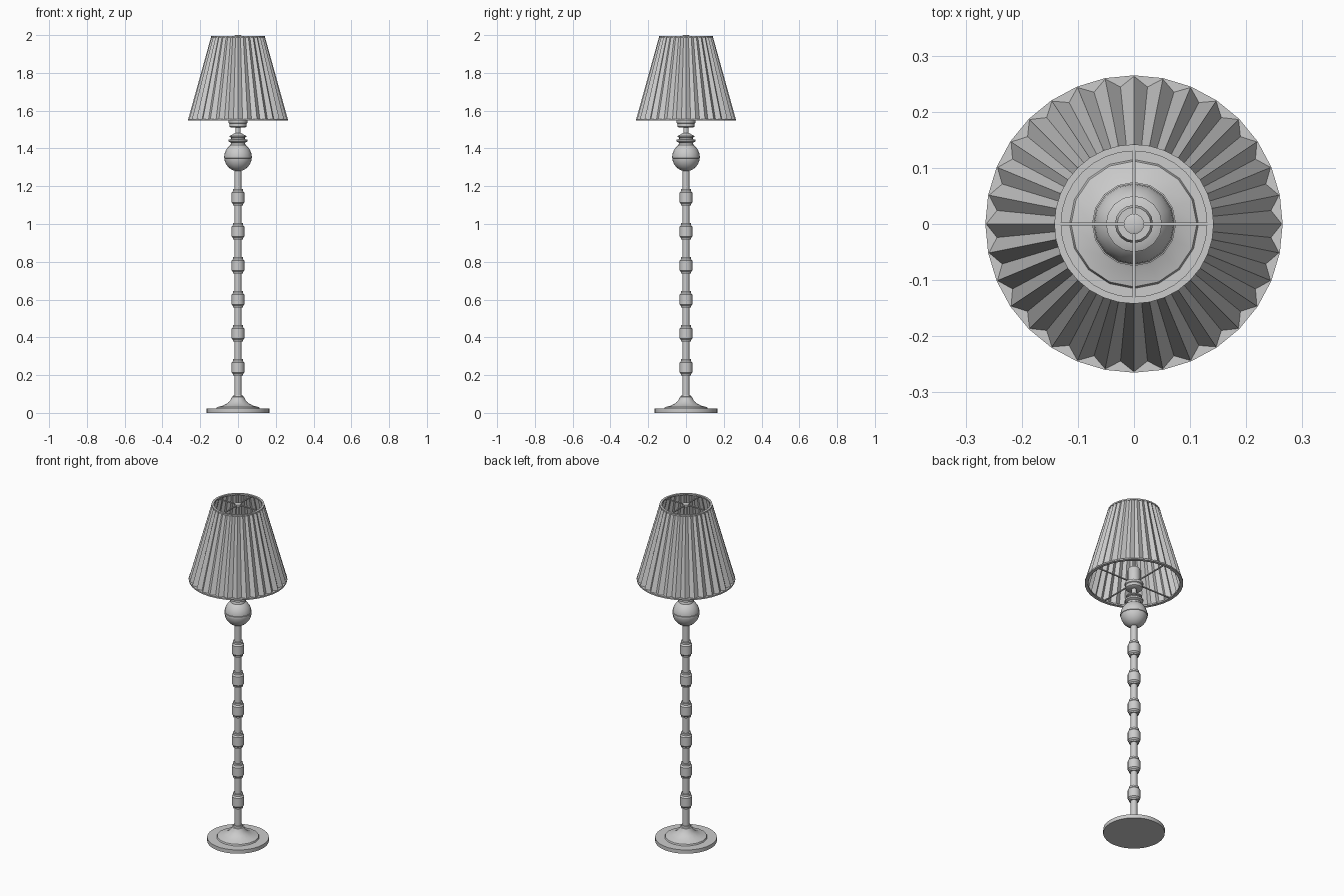
import bpy, bmesh, math
from mathutils import Vector

cube = bpy.data.objects.get("Cube")
if cube:
    bpy.data.objects.remove(cube)

mat = bpy.data.materials.new("plain grey")
mat.use_nodes = True
grey = (0.6, 0.6, 0.6, 1)
mat.diffuse_color = grey
mat.node_tree.nodes["Principled BSDF"].inputs["Base Color"].default_value = grey


def finish(name, bm, angle=None):
    bmesh.ops.recalc_face_normals(bm, faces=bm.faces)
    mesh = bpy.data.meshes.new(name)
    bm.to_mesh(mesh)
    bm.free()
    mesh.materials.append(mat)
    obj = bpy.data.objects.new(name, mesh)
    bpy.context.collection.objects.link(obj)
    if angle:
        bpy.ops.object.select_all(action='DESELECT')
        obj.select_set(True)
        bpy.context.view_layer.objects.active = obj
        bpy.ops.object.shade_smooth_by_angle(angle=math.radians(angle))
    return obj


def loft(bm, rings, closed=False):
    pairs = list(zip(rings, rings[1:] + rings[:1]))
    for a, b in pairs if closed else pairs[:-1]:
        n = len(a)
        for i in range(n):
            bm.faces.new((a[i], a[(i + 1) % n], b[(i + 1) % n], b[i]))


def circle(bm, r, z, n):
    return [bm.verts.new((r * math.cos(math.tau * i / n), r * math.sin(math.tau * i / n), z))
            for i in range(n)]


def lathe(name, profile, n=16, closed=False, angle=35):
    """Turn a (radius, height) profile; open profiles get capped ends."""
    bm = bmesh.new()
    rings = [circle(bm, r, z, n) for r, z in profile]
    loft(bm, rings, closed)
    if not closed:
        bm.faces.new(rings[0])
        bm.faces.new(rings[-1])
    return finish(name, bm, angle)


# Foot and pole
lathe("base_plate", [(0.166, 0), (0.166, 0.022)], 32)
lathe("base_flare", [(0.115, 0.022), (0.112, 0.03), (0.08, 0.038), (0.055, 0.052),
                     (0.038, 0.07), (0.032, 0.085), (0.026, 0.087), (0.024, 0.095)])
lathe("pole", [(0.018, 0.09), (0.018, 1.3)])

# Evenly spaced collars
for k in range(6):
    z = 0.24 + 0.18 * k
    lathe(f"collar_{k + 1}", [(0.027, z - 0.042), (0.027, z - 0.034), (0.034, z - 0.026),
                              (0.034, z + 0.026), (0.027, z + 0.034), (0.027, z + 0.045)])

# Ball with a belt around the middle
ball = [(0.073 * math.cos(a), 1.355 + 0.076 * math.sin(a))
        for a in (math.radians(d) for d in range(-75, 76, 15))]
lathe("ball", ball)
lathe("ball_belt", [(0.07, 1.347), (0.075, 1.349), (0.075, 1.36), (0.07, 1.362)])

# Turned neck and lamp holder
lathe("neck", [(0.042, 1.41), (0.037, 1.43), (0.05, 1.436), (0.05, 1.446), (0.036, 1.45),
               (0.036, 1.458), (0.044, 1.461), (0.044, 1.467), (0.028, 1.475), (0.016, 1.482)])
lathe("neck_stem", [(0.014, 1.47), (0.014, 1.52)])
lathe("holder_cup", [(0.04, 1.512), (0.046, 1.516), (0.046, 1.532), (0.05, 1.536),
                     (0.05, 1.55), (0.036, 1.556)])
lathe("holder_sleeve", [(0.034, 1.55), (0.034, 1.63), (0.03, 1.64)])
lathe("centre_rod", [(0.008, 1.63), (0.008, 1.99)], 8)
lathe("finial", [(0.018, 1.985), (0.018, 1.998), (0.014, 2.0)])

# Pleated shade
PLEATS = 32
bm = bmesh.new()
rings = []
for z, outer, inner in ((1.55, 0.265, 0.247), (1.993, 0.142, 0.133)):
    ring = circle(bm, 1, z, PLEATS * 2)
    for i, v in enumerate(ring):
        r = inner if i % 2 else outer
        v.co.x *= r
        v.co.y *= r
    rings.append(ring)
loft(bm, rings)
finish("shade", bm)

# Rims holding the pleats
lathe("shade_bottom_rim", [(0.247, 1.548), (0.265, 1.548), (0.265, 1.556), (0.247, 1.556)], 32, True)
lathe("shade_top_rim", [(0.13, 1.988), (0.142, 1.988), (0.142, 1.996), (0.13, 1.996)], 32, True)

# Crossed wire spokes at both rims
for level, z, length in (("top", 1.992, 0.132), ("bottom", 1.552, 0.25)):
    for axis in ("x", "y"):
        bm = bmesh.new()
        bmesh.ops.create_cube(bm, size=1)
        size = Vector((2 * length, 0.006, 0.006)) if axis == "x" else Vector((0.006, 2 * length, 0.006))
        for v in bm.verts:
            v.co = v.co * size + Vector((0, 0, z))
        finish(f"{level}_spoke_{axis}", bm)
